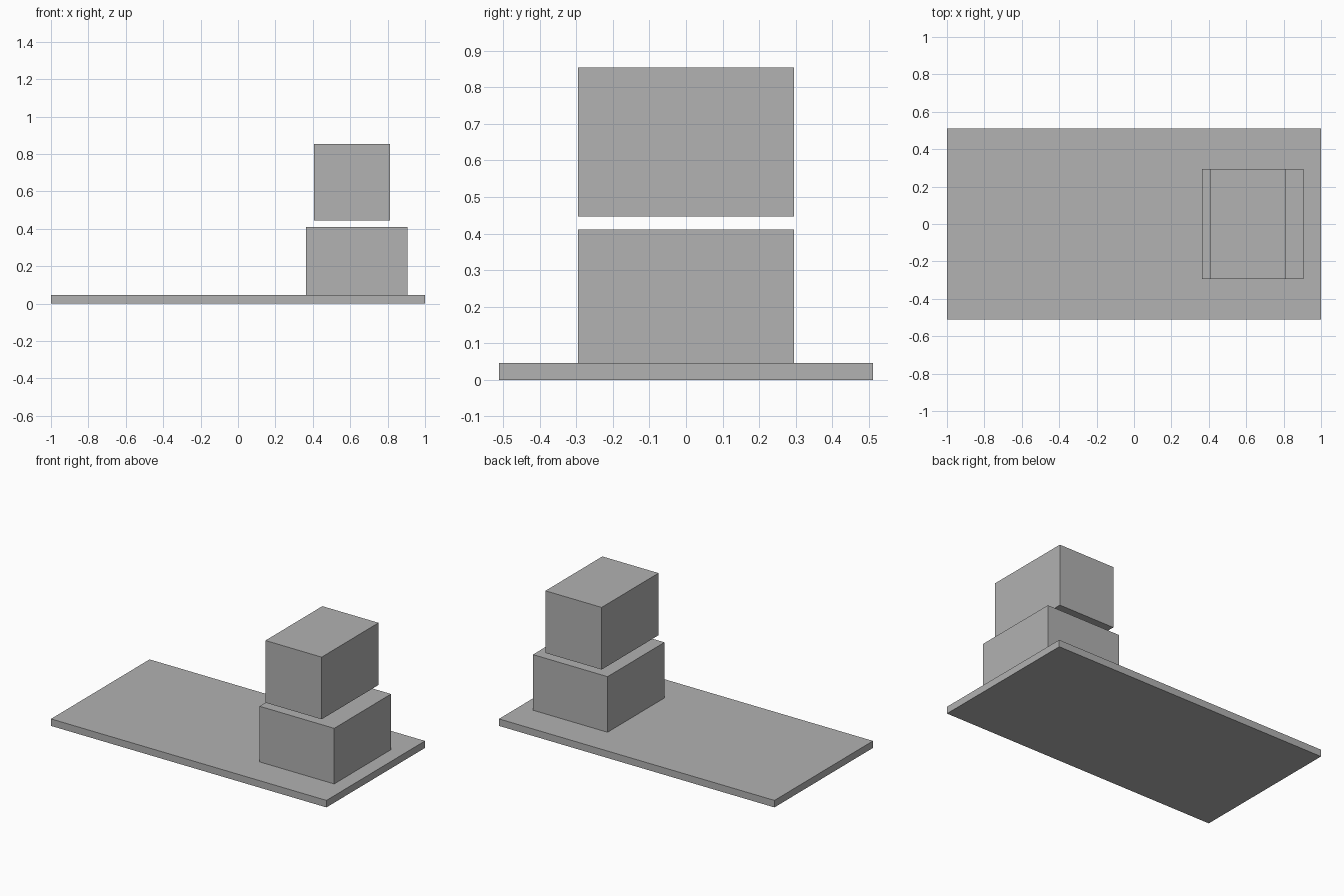
import bpy
import bmesh
from mathutils import Vector

default_cube = bpy.data.objects.get("Cube")
if default_cube:
    bpy.data.objects.remove(default_cube, do_unlink=True)

# Single plain grey for every part
GREY = (0.445, 0.445, 0.445, 1.0)
grey = bpy.data.materials.new("plain_grey")
grey.use_nodes = True
grey.diffuse_color = GREY
grey.node_tree.nodes["Principled BSDF"].inputs["Base Color"].default_value = GREY


def add_box(name, low, high):
    """Flat-shaded box between two opposite corners."""
    low, high = Vector(low), Vector(high)
    bm = bmesh.new()
    bmesh.ops.create_cube(bm, size=1.0)
    bmesh.ops.scale(bm, vec=high - low, verts=bm.verts)
    mesh = bpy.data.meshes.new(name)
    bm.to_mesh(mesh)
    bm.free()
    mesh.materials.append(grey)
    box = bpy.data.objects.new(name, mesh)
    box.location = (low + high) / 2
    bpy.context.collection.objects.link(box)
    return box


base_top = 0.046
half_depth = 0.295

# Thin base slab
add_box("base_plate", (-1, -0.511, 0), (1, 0.511, base_top))

# Wide block resting on the slab
add_box("lower_block", (0.363, -half_depth, base_top), (0.905, half_depth, 0.411))

# Narrower block floating just above it
add_box("upper_block", (0.406, -half_depth, 0.446), (0.814, half_depth, 0.854))
